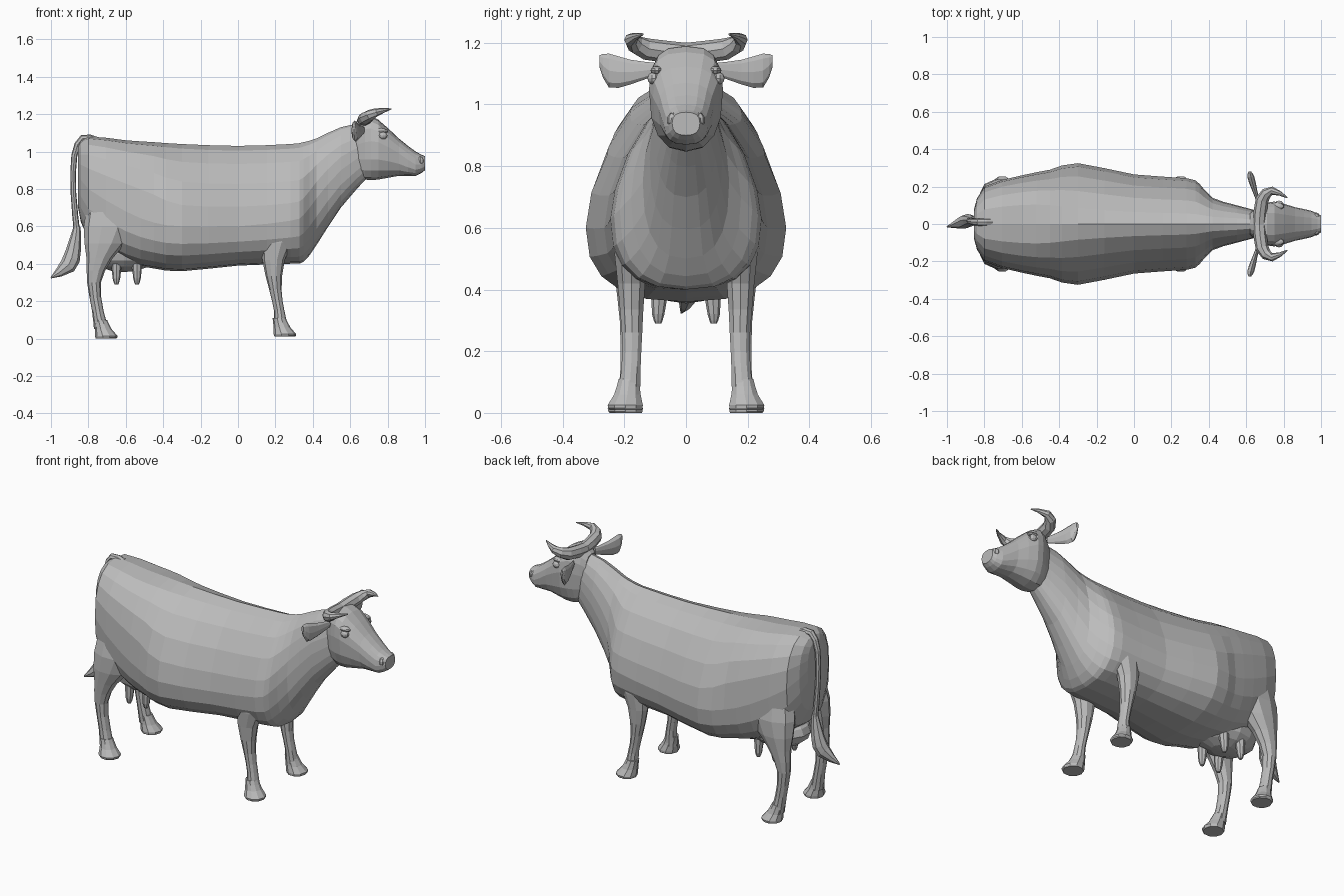
import bpy, bmesh, math
from mathutils import Vector, Matrix

cube = bpy.data.objects.get("Cube")
if cube:
    bpy.data.objects.remove(cube, do_unlink=True)

grey = bpy.data.materials.new("plain_grey")
grey.use_nodes = True
colour = (0.5, 0.5, 0.5, 1)
grey.diffuse_color = colour
grey.node_tree.nodes["Principled BSDF"].inputs["Base Color"].default_value = colour

X, Y, Z = Vector((1, 0, 0)), Vector((0, 1, 0)), Vector((0, 0, 1))


def finish(name, bm, mirror):
    """Turn the bmesh into an object, mirrored across the middle if asked."""
    bmesh.ops.recalc_face_normals(bm, faces=bm.faces)
    mesh = bpy.data.meshes.new(name)
    bm.to_mesh(mesh)
    bm.free()
    mesh.materials.append(grey)
    obj = bpy.data.objects.new(name, mesh)
    bpy.context.collection.objects.link(obj)
    if mirror:
        modifier = obj.modifiers.new("Mirror", 'MIRROR')
        modifier.use_axis = (False, True, False)
        modifier.use_mirror_merge = False


def refine(rows):
    """Insert a smoothly curved midpoint between every two rows of numbers."""
    padded = [rows[0], *rows, rows[-1]]
    result = [rows[0]]
    for before, start, end, after in zip(padded, rows, rows[1:], padded[3:]):
        result.append([(9 * (s + e) - b - a) / 16
                       for b, s, e, a in zip(before, start, end, after)])
        result.append(end)
    return result


def circle(sides):
    angles = [math.tau * i / sides for i in range(sides)]
    return [(math.cos(angle), math.sin(angle)) for angle in angles]


def loft(name, rings, mirror=False):
    """Skin a list of point rings and cap both ends."""
    bm = bmesh.new()
    loops = [[bm.verts.new(point) for point in ring] for ring in rings]
    sides = len(loops[0])
    for near, far in zip(loops, loops[1:]):
        for i in range(sides):
            j = (i + 1) % sides
            bm.faces.new((near[i], near[j], far[j], far[i]))
    bm.faces.new(loops[0])
    bm.faces.new(loops[-1])
    finish(name, bm, mirror)


def trunk(name, rows, sides):
    """Loft upright slices: x, low, high, half width, widest height, slope of upper flank."""
    rings = []
    for x, low, high, width, middle, slope in refine(rows):
        ring = []
        for c, s in circle(sides):
            power, reach = (slope, high - middle) if s > 0 else (.8, middle - low)
            across = math.copysign(abs(c) ** power, c) * width
            rise = math.copysign(abs(s) ** power, s) * reach
            ring.append((x, across, middle + rise))
        rings.append(ring)
    loft(name, rings)


def tube(name, rows, u, v=None, scale=1, extra=0, sides=8, mirror=True):
    """Loft ovals along x, y, z, radius; they follow the path unless v is given."""
    rows = refine(rows)
    points = [Vector(row[:3]) for row in rows]
    rings = []
    for k, (point, row) in enumerate(zip(points, rows)):
        side, other = u, v
        if v is None:
            ahead = points[min(k + 1, len(points) - 1)] - points[max(k - 1, 0)]
            ahead.normalize()
            side = (u - ahead * u.dot(ahead)).normalized()
            other = ahead.cross(side)
        radius = row[3]
        rings.append([point + side * radius * c + other * (radius * scale + extra) * s
                      for c, s in circle(sides)])
    loft(name, rings, mirror)


def ball(name, centre, radii, mirror=True, segments=10):
    bm = bmesh.new()
    matrix = Matrix.Translation(centre) @ Matrix.Diagonal((*radii, 1))
    bmesh.ops.create_uvsphere(bm, u_segments=segments, v_segments=segments // 2 + 1,
                              radius=1, matrix=matrix)
    finish(name, bm, mirror)


def leg_pair(place, profile, toe, sole):
    """Pair of legs along x, y, z, radius, each ending in a hoof that slopes forward."""
    tube(place + "_legs", profile, X, Y, scale=.45, extra=.02, sides=10)
    tube(place + "_hooves", [(toe - .03, .185, sole + .1, .035),
                             (toe - .015, .19, sole + .05, .045),
                             (toe, .197, sole + .015, .06),
                             (toe, .195, sole, .055)], X, Y, sides=10)


# Trunk from rump to neck
trunk("body", [(-.855, .7, 1.03, .08, .88, .8),
               (-.8, .53, 1.08, .2, .8, .8),
               (-.6, .41, 1.06, .26, .68, .8),
               (-.45, .375, 1.05, .29, .62, .9),
               (-.3, .36, 1.04, .325, .6, 1.15),
               (0, .39, 1.03, .265, .6, 1.2),
               (.28, .4, 1.04, .245, .63, 1.25),
               (.35, .41, 1.05, .215, .66, 1.25),
               (.42, .5, 1.07, .14, .75, 1.1),
               (.55, .7, 1.13, .1, .9, 1),
               (.7, .87, 1.16, .06, 1, 1)], sides=20)

# Head from poll to muzzle
trunk("head", [(.62, .88, 1.15, .06, 1.03, .8),
               (.68, .85, 1.19, .1, 1.05, .7),
               (.75, .85, 1.17, .12, 1.05, .75),
               (.86, .87, 1.07, .09, .99, .8),
               (.95, .87, 1, .07, .93, .8),
               (1, .9, .975, .045, .94, .8)], sides=16)
ball("eyes", (.775, .105, 1.085), (.025, .02, .02))
ball("brows", (.765, .095, 1.11), (.04, .02, .015))
ball("nostrils", (.975, .042, .95), (.02, .02, .025), segments=8)

# Horns and ears
tube("horns", [(.67, 0, 1.165, .035), (.685, .13, 1.18, .035),
               (.74, .178, 1.21, .022), (.82, .14, 1.228, .003)], Z)
tube("ears", [(.67, .1, 1.115, .02), (.645, .18, 1.105, .04),
              (.625, .25, 1.11, .055), (.62, .28, 1.14, .02)], Z, X, scale=.35)

# Legs from shoulder or thigh down to the hoof
leg_pair("front", [(.24, .12, .75, .08), (.225, .17, .6, .1), (.19, .177, .42, .06),
                   (.2, .175, .26, .033), (.22, .178, .15, .028),
                   (.23, .185, .05, .04)], toe=.25, sole=.01)
leg_pair("hind", [(-.68, .12, .85, .1), (-.685, .16, .6, .14), (-.74, .18, .43, .07),
                  (-.77, .18, .3, .037), (-.75, .18, .15, .031),
                  (-.73, .185, .05, .04)], toe=-.705, sole=0)

# Udder and teats
ball("udder", (-.61, 0, .455), (.19, .145, .1), mirror=False, segments=14)
for place, x in (("front", -.54), ("rear", -.65)):
    tube(place + "_teats", [(x, .085, .4, .028), (x, .09, .32, .02), (x, .09, .29, .01)], X, Y)

# Tail and its tuft
tube("tail", [(-.76, .01, 1.06, .02), (-.83, .01, 1.07, .02), (-.875, .015, .98, .016),
              (-.88, .02, .78, .015), (-.86, .02, .56, .017)], Y, mirror=False)
tube("tail_tuft", [(-.86, .02, .6, .015), (-.88, .02, .47, .032),
                   (-.91, .01, .39, .036), (-1, -.015, .325, .003)],
     Y, scale=1.25, mirror=False)
